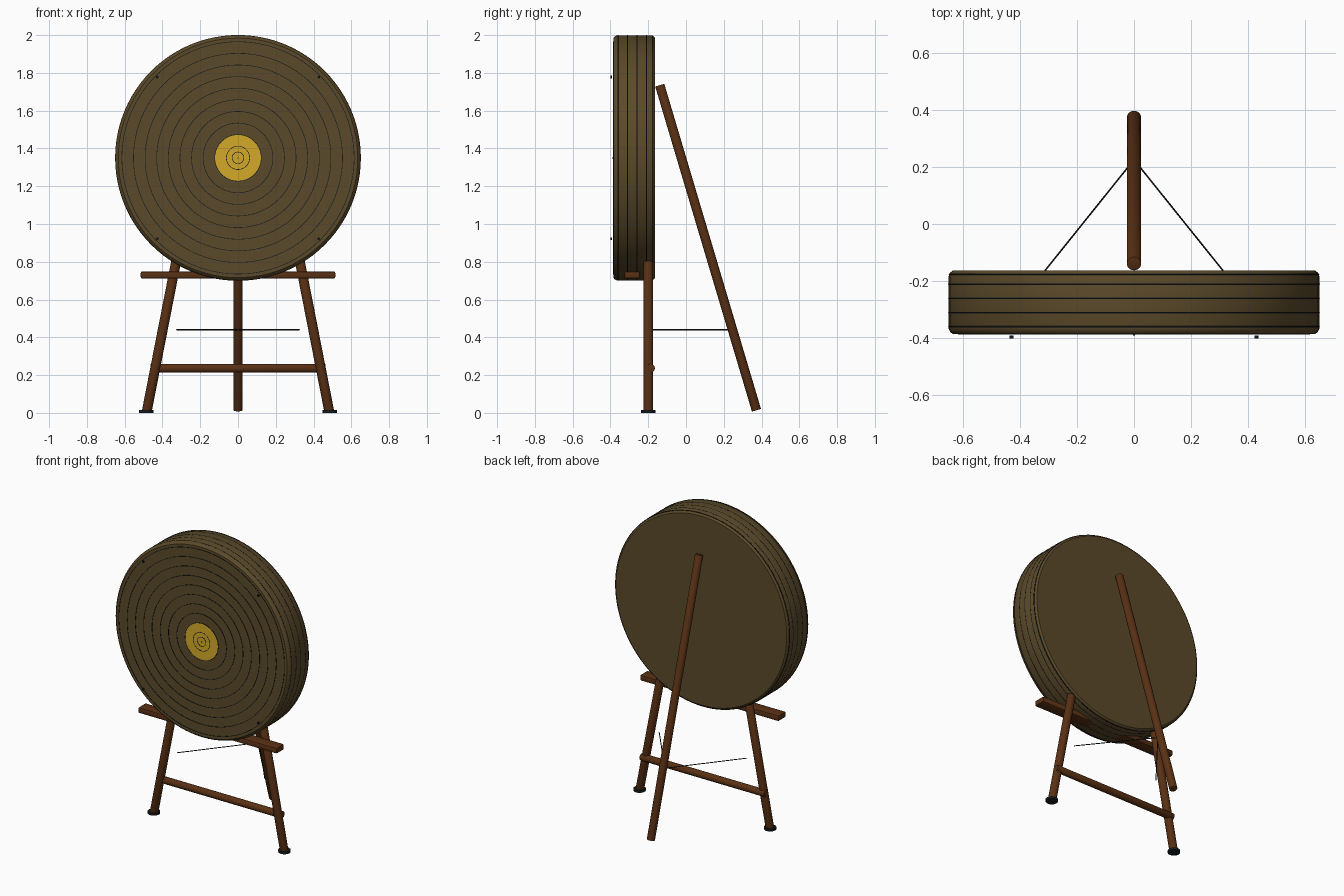
import bpy, bmesh, math
from mathutils import Vector, Matrix

if "Cube" in bpy.data.objects:
    bpy.data.objects.remove(bpy.data.objects["Cube"])


def material(name, rgb):
    m = bpy.data.materials.new(name)
    m.diffuse_color = (*rgb, 1)
    m.use_nodes = True
    m.node_tree.nodes["Principled BSDF"].inputs["Base Color"].default_value = m.diffuse_color
    return m


STRAW = material("straw brown", (0.105, 0.068, 0.023))
GOLD = material("gold", (0.66, 0.40, 0.022))
WOOD = material("dark wood", (0.10, 0.030, 0.007))
DARK = material("near black", (0.008, 0.012, 0.012))

CENTRE_Z = 1.35
FRONT, BACK = -0.385, -0.163


def finish(name, bm, mat):
    bmesh.ops.recalc_face_normals(bm, faces=bm.faces)
    me = bpy.data.meshes.new(name)
    bm.to_mesh(me)
    bm.free()
    me.materials.append(mat)
    ob = bpy.data.objects.new(name, me)
    bpy.context.collection.objects.link(ob)
    bpy.context.view_layer.objects.active = ob
    ob.select_set(True)
    bpy.ops.object.shade_smooth_by_angle(angle=math.radians(35))
    ob.select_set(False)
    return ob


def rod(name, a, b, r, mat, sides=24, bevel=0.0):
    """Cylinder between two points, with optional softened rims."""
    a, b = Vector(a), Vector(b)
    d = b - a
    bm = bmesh.new()
    bmesh.ops.create_cone(bm, cap_ends=True, segments=sides, radius1=r,
                          radius2=r, depth=d.length)
    if bevel:
        rims = [e for e in bm.edges if any(len(f.verts) > 4 for f in e.link_faces)]
        bmesh.ops.bevel(bm, geom=rims, offset=bevel, segments=2,
                        affect='EDGES', profile=0.5)
    rot = d.to_track_quat('Z', 'Y').to_matrix().to_4x4()
    bm.transform(Matrix.Translation((a + b) / 2) @ rot)
    return finish(name, bm, mat)


def lathe(name, profile, mat, closed=False, steps=96):
    """Spin (radius, y) points round the target axis."""
    bm = bmesh.new()
    vs = [bm.verts.new((r, y, CENTRE_Z)) for r, y in profile]
    edges = [bm.edges.new(p) for p in zip(vs, vs[1:])]
    if closed:
        edges.append(bm.edges.new((vs[-1], vs[0])))
    bmesh.ops.spin(bm, geom=vs + edges, cent=(0, 0, CENTRE_Z), axis=(0, 1, 0),
                   angle=math.tau, steps=steps)
    bmesh.ops.remove_doubles(bm, verts=bm.verts, dist=1e-5)
    return finish(name, bm, mat)


# Straw target with softened rims
lathe("target_boss", [(0, FRONT), (0.634, FRONT), (0.644, FRONT + 0.008),
                      (0.649, FRONT + 0.02), (0.649, BACK - 0.02),
                      (0.644, BACK - 0.008), (0.634, BACK), (0, BACK)], STRAW)

# Bands round the rim
for i, y in enumerate((-0.36, -0.31, -0.26, -0.21, -0.176)):
    R = 0.6465 if y > -0.18 else 0.648
    lathe(f"rim_band_{i + 1}",
          [(R + 0.0025 * math.cos(t * math.tau / 6), y + 0.003 * math.sin(t * math.tau / 6))
           for t in range(6)], DARK, closed=True)

# Gold centre and scoring lines on the face
lathe("gold_centre", [(0, FRONT - 0.001), (0.123, FRONT - 0.001),
                      (0.123, FRONT + 0.002)], GOLD)
for i, r in enumerate([0.031] + [0.0615 * k for k in range(1, 11)]):
    y = FRONT - 0.002
    lathe(f"score_line_{i + 1}", [(r - 0.0017, FRONT), (r - 0.0017, y),
                                  (r + 0.0017, y), (r + 0.0017, FRONT)],
          DARK, closed=True)

# Face pins
for i, (x, z) in enumerate([(s * 0.428, CENTRE_Z + t * 0.428)
                            for s in (-1, 1) for t in (-1, 1)]):
    rod(f"face_pin_{i + 1}", (x, -0.4, z), (x, -0.391, z), 0.007, DARK, 12)
rod("centre_pin", (0, -0.391, CENTRE_Z), (0, FRONT, CENTRE_Z), 0.003, DARK, 12)

# Front legs, feet and tie cords
for side, s in (("left", -1), ("right", 1)):
    rod(f"front_leg_{side}", (s * 0.483, -0.2, 0.008), (s * 0.328, -0.2, 0.8),
        0.026, WOOD, bevel=0.003)
    rod(f"foot_{side}", (s * 0.485, -0.2, 0), (s * 0.485, -0.2, 0.014), 0.038, DARK)
    rod(f"tie_cord_{side}", (s * 0.325, -0.18, 0.44), (0, 0.225, 0.44),
        0.0028, DARK, 8)

# Rear leg and lower crossbar
rod("rear_leg", (0, 0.373, 0.014), (0, -0.139, 1.735), 0.025, WOOD, bevel=0.003)
rod("lower_crossbar", (-0.463, -0.188, 0.236), (0.463, -0.188, 0.236),
    0.023, WOOD, bevel=0.003)

# Shelf carrying the target
bm = bmesh.new()
bmesh.ops.create_cube(bm, size=1)
bm.transform(Matrix.Translation((0, -0.285, 0.73)) @ Matrix.Diagonal((1.03, 0.08, 0.038, 1)))
bmesh.ops.bevel(bm, geom=bm.edges[:], offset=0.008, segments=2, affect='EDGES', profile=0.5)
finish("shelf_bar", bm, WOOD)
